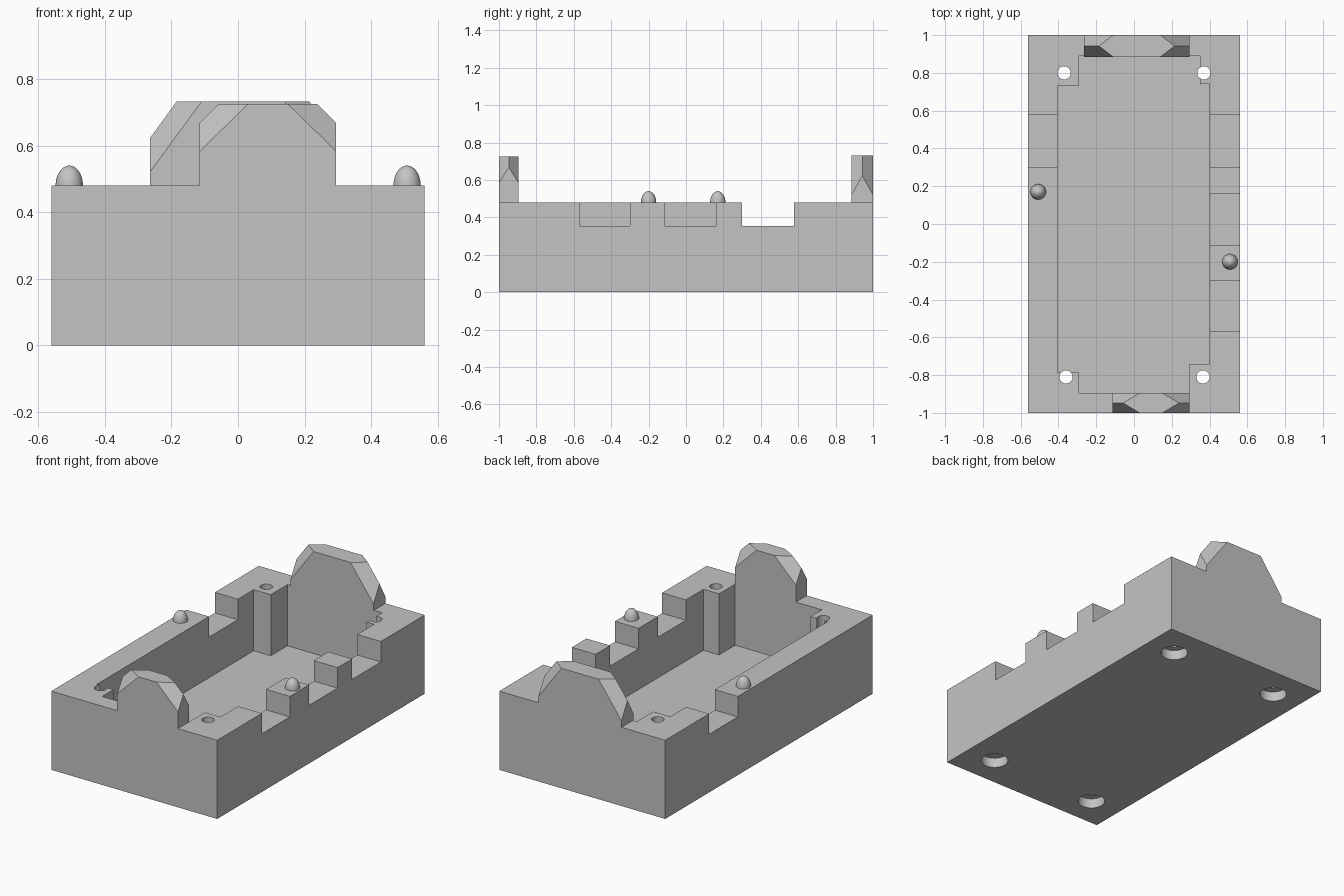
import bpy, bmesh

if "Cube" in bpy.data.objects:
    bpy.data.objects.remove(bpy.data.objects["Cube"], do_unlink=True)

grey = bpy.data.materials.new("plain grey")
grey.use_nodes = True
COLOUR = (0.55, 0.55, 0.55, 1)
grey.diffuse_color = COLOUR
grey.node_tree.nodes["Principled BSDF"].inputs["Base Color"].default_value = COLOUR

HALF_X, TOP, FLOOR = 0.56, 0.48, 0.107


def finish(bm, name):
    bmesh.ops.recalc_face_normals(bm, faces=bm.faces)
    mesh = bpy.data.meshes.new(name)
    bm.to_mesh(mesh)
    bm.free()
    mesh.materials.append(grey)
    obj = bpy.data.objects.new(name, mesh)
    bpy.context.collection.objects.link(obj)
    return obj


def prism(name, outline, z0, z1):
    bm = bmesh.new()
    face = bm.faces.new([bm.verts.new((x, y, z0)) for x, y in outline])
    ext = bmesh.ops.extrude_face_region(bm, geom=[face])
    verts = [v for v in ext["geom"] if isinstance(v, bmesh.types.BMVert)]
    bmesh.ops.translate(bm, verts=verts, vec=(0, 0, z1 - z0))
    return finish(bm, name)


def box(name, x0, x1, y0, y1, z0, z1):
    return prism(name, [(x0, y0), (x1, y0), (x1, y1), (x0, y1)], z0, z1)


def cylinder(name, x, y, radius, z0, z1):
    bpy.ops.mesh.primitive_cylinder_add(vertices=32, radius=radius, depth=z1 - z0,
                                        location=(x, y, (z0 + z1) / 2))
    obj = bpy.context.object
    obj.name = name
    obj.data.materials.append(grey)
    return obj


def cut(target, cutter):
    cutter.hide_render = True
    mod = target.modifiers.new("cut", 'BOOLEAN')
    mod.operation, mod.solver, mod.object = 'DIFFERENCE', 'EXACT', cutter
    bpy.context.view_layer.objects.active = target
    bpy.ops.object.modifier_apply(modifier=mod.name)
    bpy.data.objects.remove(cutter, do_unlink=True)


def shade(obj):
    bpy.ops.object.select_all(action='DESELECT')
    obj.select_set(True)
    bpy.context.view_layer.objects.active = obj
    bpy.ops.object.shade_smooth_by_angle()


# Tray body with a cavity that steps around the four corner posts
body = box("tray_body", -HALF_X, HALF_X, -1, 1, 0, TOP)
cavity = [(-0.29, -0.895), (0.295, -0.895), (0.295, -0.74), (0.40, -0.74),
          (0.40, 0.74), (0.35, 0.74), (0.35, 0.89), (-0.29, 0.89),
          (-0.29, 0.73), (-0.405, 0.73), (-0.405, -0.785), (-0.29, -0.785)]
cut(body, prism("cavity_cutter", cavity, FLOOR, 0.6))

# Notches in the side walls
for side, y0, y1 in [(1, -0.57, -0.30), (1, -0.115, 0.16), (1, 0.30, 0.577),
                     (-1, 0.30, 0.577)]:
    xs = sorted((side * 0.3, side * 0.7))
    cut(body, box("notch_cutter", *xs, y0, y1, 0.355, 0.6))

# Screw holes with wide recesses underneath
for x, y in [(-0.37, 0.80), (0.37, 0.80), (-0.36, -0.81), (0.365, -0.81)]:
    cut(body, cylinder("hole_cutter", x, y, 0.035, -0.1, 0.6))
    cut(body, cylinder("recess_cutter", x, y, 0.077, -0.1, 0.06))
shade(body)


# End tabs: corners chamfered from both faces, meeting in a middle ridge
def tab(name, x0, x1, y0, y1, top, ridge, face):
    bm = bmesh.new()
    mid = (y0 + y1) / 2
    for x, inward in ((x0, 1), (x1, -1)):
        for y, (dx, dz) in ((y0, face), (mid, ridge), (y1, face)):
            bm.verts.new((x, y, top - dz))
            bm.verts.new((x + inward * dx, y, top))
        for y in (y0, y1):
            bm.verts.new((x, y, TOP))
    bmesh.ops.convex_hull(bm, input=bm.verts)
    bmesh.ops.dissolve_limit(bm, angle_limit=0.03, verts=bm.verts, edges=bm.edges)
    return finish(bm, name)


tab("front_tab", -0.115, 0.295, -1, -0.895, 0.725, (0.057, 0.057), (0.145, 0.142))
tab("back_tab", -0.265, 0.295, 0.885, 1, 0.732, (0.08, 0.11), (0.155, 0.212))

# Rounded locating pegs on the side walls
for name, x, y in (("left_peg", 0.508, -0.20), ("right_peg", -0.507, 0.17)):
    bm = bmesh.new()
    bmesh.ops.create_uvsphere(bm, u_segments=32, v_segments=24, radius=1)
    bmesh.ops.bisect_plane(bm, geom=bm.verts[:] + bm.edges[:] + bm.faces[:],
                           plane_co=(0, 0, 0), plane_no=(0, 0, 1), clear_inner=True)
    bmesh.ops.scale(bm, verts=bm.verts, vec=(0.041, 0.041, 0.06))
    bmesh.ops.translate(bm, verts=bm.verts, vec=(x, y, TOP))
    shade(finish(bm, name))
